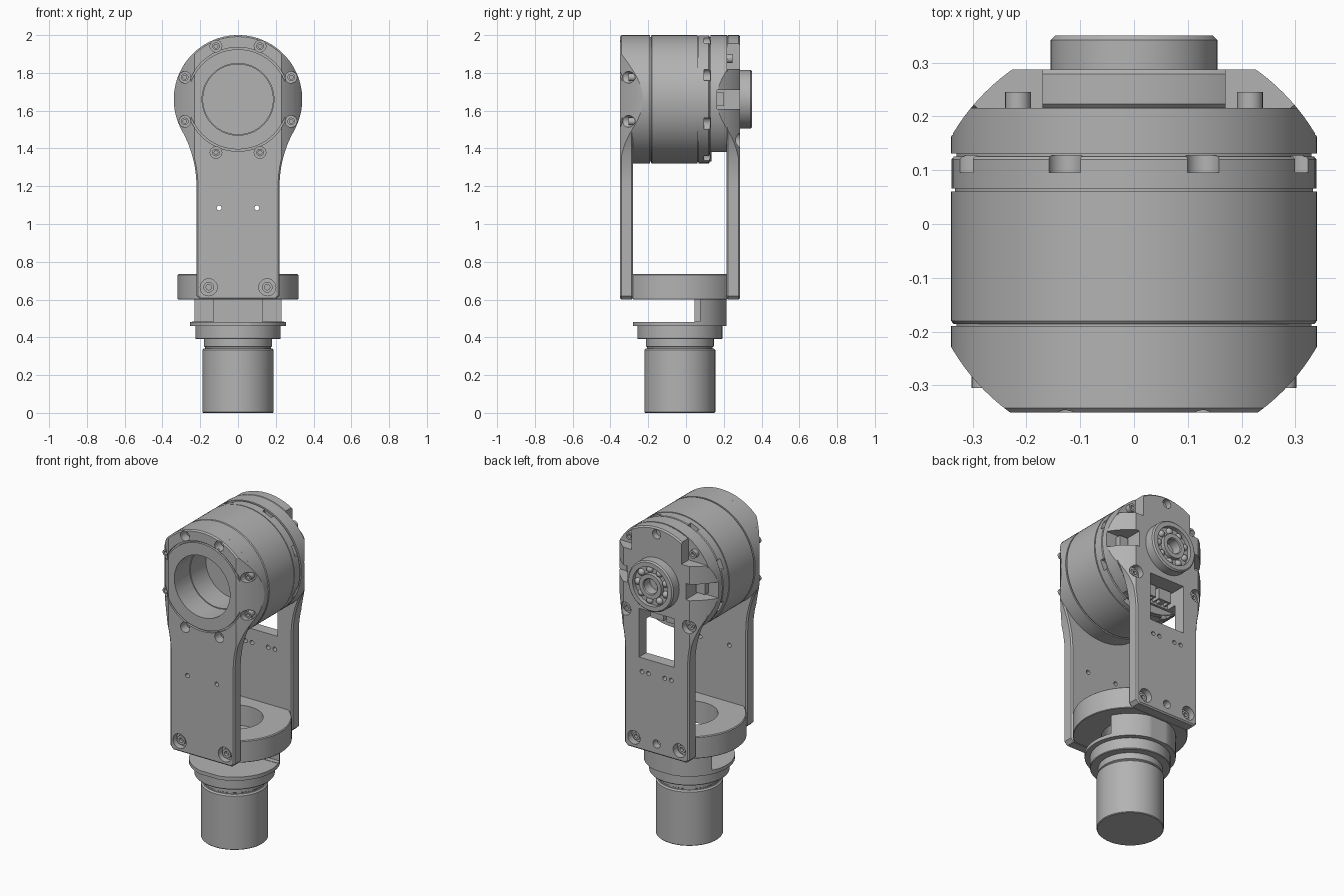
import bpy, bmesh, math
from mathutils import Matrix, Vector

if "Cube" in bpy.data.objects:
    bpy.data.objects.remove(bpy.data.objects["Cube"])

grey = bpy.data.materials.new("machined_grey")
grey.use_nodes = True
grey.diffuse_color = (0.45, 0.45, 0.45, 1)
grey.node_tree.nodes["Principled BSDF"].inputs["Base Color"].default_value = grey.diffuse_color

AXIS_Z = 1.66      # height of the drum axis
BASE_Y = -0.033    # upright axis of the base
TO_Y = Matrix.Rotation(-math.pi / 2, 4, 'X')


def finish(name, bm, matrix=None):
    if matrix:
        bm.transform(matrix)
    bmesh.ops.recalc_face_normals(bm, faces=bm.faces)
    me = bpy.data.meshes.new(name)
    bm.to_mesh(me)
    bm.free()
    me.materials.append(grey)
    ob = bpy.data.objects.new(name, me)
    bpy.context.collection.objects.link(ob)
    smooth(me)
    return ob


def smooth(me):
    me.shade_smooth()
    me.set_sharp_from_angle(angle=math.radians(28))


def lathe(name, profile, upright=False, x=0, z=AXIS_Z, steps=72):
    """Turn (radius, height) points about the upright axis or a front-back axis."""
    bm = bmesh.new()
    vs = [bm.verts.new((r, 0, h)) for r, h in profile]
    es = [bm.edges.new(p) for p in zip(vs, vs[1:])]
    bmesh.ops.spin(bm, geom=vs + es, cent=(0, 0, 0), axis=(0, 0, 1),
                   angle=2 * math.pi, steps=steps)
    bmesh.ops.remove_doubles(bm, verts=bm.verts, dist=1e-5)
    m = Matrix.Translation((0, BASE_Y, 0)) if upright else Matrix.Translation((x, 0, z)) @ TO_Y
    return finish(name, bm, m)


def rod(name, r, a, b, **kw):
    return lathe(name, [(0, a), (r, a), (r, b), (0, b)], **kw)


def box(name, x, y, z):
    bm = bmesh.new()
    bmesh.ops.create_cube(bm, size=1)
    lo, hi = Vector((x[0], y[0], z[0])), Vector((x[1], y[1], z[1]))
    m = Matrix.Translation((lo + hi) / 2) @ Matrix.Diagonal((*(hi - lo), 1))
    return finish(name, bm, m)


def prism(name, outline, y0, y1, chamfer=0.008):
    """Extrude an x-z outline front to back with chamfered rims."""
    bm = bmesh.new()
    f = bm.faces.new([bm.verts.new((x, y0, z)) for x, z in outline])
    ext = bmesh.ops.extrude_face_region(bm, geom=[f], use_keep_orig=True)
    for v in ext["geom"]:
        if isinstance(v, bmesh.types.BMVert):
            v.co.y = y1
    rims = [e for e in bm.edges if abs(e.verts[0].co.y - e.verts[1].co.y) < 1e-6]
    bmesh.ops.recalc_face_normals(bm, faces=bm.faces)
    bmesh.ops.bevel(bm, geom=rims, offset=chamfer, segments=1, affect='EDGES')
    return finish(name, bm)


def boolean(ob, tools, op='DIFFERENCE'):
    """Apply the tools to the object, then throw them away."""
    for t in tools:
        m = ob.modifiers.new("cut", 'BOOLEAN')
        m.operation, m.solver, m.object = op, 'EXACT', t
    bpy.context.view_layer.update()
    me = bpy.data.meshes.new_from_object(ob.evaluated_get(bpy.context.evaluated_depsgraph_get()))
    ob.modifiers.clear()
    ob.data = me
    smooth(me)
    for t in tools:
        bpy.data.objects.remove(t)


def trim(ob):
    """Round the sides off with one big upright cylinder."""
    boolean(ob, [rod("trim", 0.392, -0.1, 2.2, upright=True, steps=128)], 'INTERSECT')


def ring(radius, angles):
    return [(radius * math.cos(math.radians(a)), AXIS_Z + radius * math.sin(math.radians(a)))
            for a in angles]


def screw(name, x, z, y, r, facing):
    """Socket head screw, facing -1 to the front or 1 to the back."""
    d = 0.02 * facing
    lathe(name, [(0, y - d), (r, y - d), (r, y + d), (r * 0.5, y + d), (r * 0.5, y), (0, y)],
          x=x, z=z, steps=20)


# Arm outline: round head flowing into a straight strap
half = [(0.2, 0.6), (0.22, 0.62)]
for i in range(13):
    a = math.radians(180 - 29.3 * i / 12)
    half.append((0.82 + 0.6 * math.cos(a), 1.2 + 0.6 * math.sin(a)))
half += ring(0.34, [-29.3 + 119.3 * i / 24 for i in range(1, 25)])
arm = half + [(-x, z) for x, z in reversed(half[:-1])]

# Base spigot with stepped collar and flange
base = lathe("base_spigot", [(0, 0), (0.184, 0), (0.188, 0.004), (0.188, 0.333), (0.18, 0.341),
                             (0.174, 0.341), (0.174, 0.348), (0.18, 0.352), (0.18, 0.39),
                             (0.222, 0.39), (0.225, 0.394), (0.225, 0.46), (0.255, 0.46),
                             (0.255, 0.482), (0, 0.482)], upright=True)
boolean(base, [box("clip", (-1, 1), (-0.28, 0.215), (-1, 1))], 'INTERSECT')

# Rear web between flange and clamp ring
web = rod("rear_web", 0.255, 0.475, 0.61, upright=True)
boolean(web, [box("clip", (-1, 1), (0.045, 0.215), (0, 1))], 'INTERSECT')
boolean(web, [box("relief", (s * 0.23 - 0.1, s * 0.23 + 0.1), (0, 0.075), (0.484, 0.6))
              for s in (-1, 1)])

# Clamp ring that carries both arms
clamp = lathe("clamp_ring", [(0, 0.6), (0.317, 0.6), (0.32, 0.603), (0.32, 0.73), (0.315, 0.735),
                             (0, 0.735)], upright=True)
boolean(clamp, [box("clip", (-1, 1), (-0.281, 0.221), (0, 1))], 'INTERSECT')
boolean(clamp, [rod("bore", 0.16, 0.5, 0.8, upright=True)])

# Drum with seams, hollow at the front
lathe("drum", [(0.185, -0.2), (0.33, -0.2), (0.33, -0.186), (0.335, -0.186), (0.34, -0.18),
               (0.34, 0.06), (0.333, 0.06), (0.333, 0.066), (0.339, 0.066), (0.339, 0.09),
               (0, 0.09), (0, -0.05), (0.185, -0.05), (0.185, -0.2)], steps=96)
rear_ring = lathe("drum_rear_ring", [(0, 0.08), (0.339, 0.08), (0.339, 0.12), (0.335, 0.125),
                                     (0.33, 0.125), (0.33, 0.135), (0, 0.135)], steps=96)
eight = [22.5 + 45 * i for i in range(8)]
boolean(rear_ring, [rod("pocket", 0.032, 0.096, 0.127, x=x, z=z, steps=24)
                    for x, z in ring(0.335, eight)])

# Front head and arm
front_head = rod("front_head", 0.34, -0.29, -0.19, steps=96)
front_arm = prism("front_arm", arm, -0.35, -0.28)
screws = ring(0.305, eight)
for ob in (front_head, front_arm):
    trim(ob)
    boolean(ob, [rod("bore", 0.19, -0.5, 0)])
    boolean(ob, [rod("pocket", 0.031, -0.5, -0.27, x=x, z=z, steps=24) for x, z in screws])
groove = [(0.265, -0.4), (0.275, -0.4), (0.275, -0.335), (0.265, -0.335), (0.265, -0.4)]
feet = [(-0.155, 0.665), (0.155, 0.665)]
boolean(front_arm, [lathe("groove", groove)]
        + [rod("hole", 0.013, -0.5, 0, x=x, z=1.085, steps=16) for x in (-0.1, 0.1)]
        + [rod("foot", 0.045, -0.5, -0.31, x=x, z=z, steps=28) for x, z in feet])
for x, z in screws:
    screw("front_head_screw", x, z, -0.285, 0.02, -1)
for x, z in feet:
    screw("front_foot_screw", x, z, -0.315, 0.028, -1)

# Rear head and arm with corner reliefs, side ports and a window
rear_head = rod("rear_head", 0.34, 0.131, 0.216, steps=96)
rear_arm = prism("rear_arm", arm, 0.215, 0.287)
for ob in (rear_head, rear_arm):
    trim(ob)
    boolean(ob, [box("port", (s * 0.3 - 0.1, s * 0.3 + 0.1), (0.165, 0.5), (1.61, 1.71))
                 for s in (-1, 1)])
boolean(rear_head, [box("flat", (-1, 1), (0, 1), (1, 1.38)),
                    box("plug_bay", (-0.12, 0.12), (0.15, 0.5), (1.3, 1.47))])
boolean(rear_arm, [box("corner", (s * 0.37 - 0.2, s * 0.37 + 0.2), (0.1, 0.5), (1.82, 2.1))
                   for s in (-1, 1)])
low_screws = ring(0.305, (-45, 225))
boolean(rear_arm, [box("window", (-0.12, 0.12), (0, 0.5), (1.17, 1.47))]
        + [rod("hole", 0.013, 0, 0.5, x=x, z=1.085, steps=16) for x in (-0.1, -0.055, 0.055, 0.1)]
        + [rod("foot", 0.042, 0.245, 0.5, x=x, z=z, steps=28) for x, z in feet]
        + [rod("foot", 0.025, 0.245, 0.5, x=0, z=0.665, steps=24)]
        + [rod("pocket", 0.04, 0.25, 0.5, x=x, z=z, steps=24) for x, z in low_screws]
        + [rod("pocket", 0.028, 0.25, 0.5, x=0, z=1.96, steps=24)])
for x, z in feet + low_screws:
    screw("rear_arm_screw", x, z, 0.245, 0.024, 1)
for x, z in ring(0.305, (45, 135)):
    screw("rear_head_screw", x, z, 0.225, 0.024, 1)

# Plug sockets in the side ports and below the bearing
for s in (-1, 1):
    box("side_socket", (s * 0.24 - 0.03, s * 0.24 + 0.03), (0.16, 0.2), (1.625, 1.695))
    sock = box("lower_socket", (s * 0.055 - 0.045, s * 0.055 + 0.045), (0.14, 0.205), (1.39, 1.46))
    boolean(sock, [box("pin_hole", (s * 0.055 + d - 0.01, s * 0.055 + d + 0.01), (0.15, 0.19),
                       (1.3, 1.43)) for d in (-0.025, 0.025)])

# Rear bearing
lathe("bearing", [(0, 0.27), (0.045, 0.27), (0.045, 0.345), (0.05, 0.35), (0.075, 0.35),
                  (0.075, 0.325), (0.12, 0.325), (0.12, 0.35), (0.147, 0.35), (0.155, 0.342),
                  (0.155, 0.2), (0, 0.2)])
for x, z in ring(0.0975, range(0, 360, 40)):
    bm = bmesh.new()
    bmesh.ops.create_uvsphere(bm, u_segments=16, v_segments=10, radius=0.021)
    finish("bearing_ball", bm, Matrix.Translation((x, 0.325, z)))
